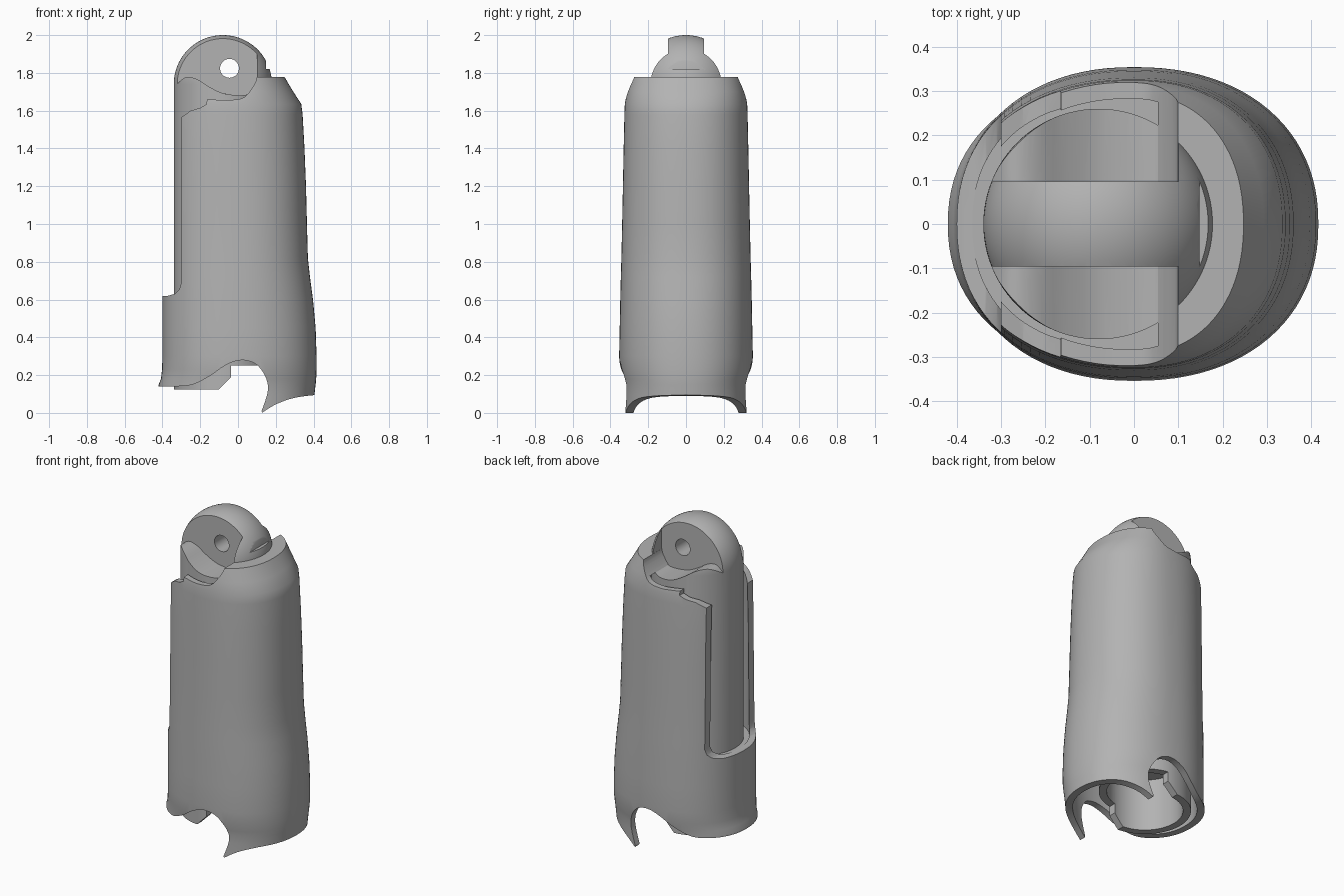
import bpy, bmesh, math

if "Cube" in bpy.data.objects:
    bpy.data.objects.remove(bpy.data.objects["Cube"])

grey = bpy.data.materials.new("warm_grey")
grey.diffuse_color = (0.45, 0.45, 0.45, 1)
grey.use_nodes = True
grey.node_tree.nodes["Principled BSDF"].inputs["Base Color"].default_value = grey.diffuse_color


def make(name, bm):
    bmesh.ops.recalc_face_normals(bm, faces=bm.faces)
    me = bpy.data.meshes.new(name)
    bm.to_mesh(me)
    bm.free()
    me.materials.append(grey)
    ob = bpy.data.objects.new(name, me)
    bpy.context.collection.objects.link(ob)
    return ob


def loft(name, rings):
    """Capped skin over closed rings of equal length."""
    bm = bmesh.new()
    vs = [[bm.verts.new(p) for p in r] for r in rings]
    n = len(vs[0])
    for a, b in zip(vs, vs[1:]):
        for i in range(n):
            j = (i + 1) % n
            bm.faces.new((a[i], a[j], b[j], b[i]))
    bm.faces.new(vs[0])
    bm.faces.new(vs[-1])
    return make(name, bm)


def extrude_y(name, pts, y0, y1):
    return loft(name, [[(x, y, z) for x, z in pts] for y in (y0, y1)])


def smooth_line(pts, steps=4):
    """Catmull-Rom curve through 2D points."""
    out = []
    for i in range(len(pts) - 1):
        p0, p1, p2, p3 = pts[max(i - 1, 0)], pts[i], pts[i + 1], pts[min(i + 2, len(pts) - 1)]
        for s in range(steps):
            t = s / steps
            out.append(tuple(0.5 * (2 * b + (c - a) * t + (2 * a - 5 * b + 4 * c - d) * t * t
                                    + (3 * b - a - 3 * c + d) * t ** 3)
                             for a, b, c, d in zip(p0, p1, p2, p3)))
    return out + [pts[-1]]


def cut(ob, *cutters):
    bpy.context.view_layer.objects.active = ob
    for c in cutters:
        m = ob.modifiers.new("cut", 'BOOLEAN')
        m.operation, m.solver, m.object = 'DIFFERENCE', 'EXACT', c
        bpy.ops.object.modifier_apply(modifier=m.name)
        bpy.data.objects.remove(c)


def circle(cx, r, z, n=96):
    return [(cx + r * math.cos(2 * math.pi * i / n), r * math.sin(2 * math.pi * i / n), z) for i in range(n)]


# Shell sections: height, left, right, half depth
SECTIONS = [(-0.05, .42, .39, .333), (.10, .42, .405, .333), (.15, .42, .411, .335), (.18, .408, .414, .34),
            (.23, .402, .416, .35), (.30, .40, .416, .354), (.45, .40, .411, .351), (.60, .40, .397, .348),
            (.72, .40, .381, .345), (.82, .40, .37, .342), (1.0, .40, .365, .338), (1.2, .40, .36, .334),
            (1.4, .40, .352, .33), (1.58, .395, .342, .326), (1.635, .39, .335, .324),
            (1.70, .375, .293, .312), (1.777, .35, .247, .293)]


def section(z, inset=0.0, n=96):
    for a, b in zip(SECTIONS, SECTIONS[1:]):
        if z <= b[0]:
            break
    t = (z - a[0]) / (b[0] - a[0])
    l, r, d = [p + (q - p) * t - inset for p, q in zip(a[1:], b[1:])]
    ring = []
    for i in range(n):
        c, s = math.cos(2 * math.pi * i / n), math.sin(2 * math.pi * i / n)
        x = math.copysign(abs(c) ** (2 / 2.2), c) * (r if c > 0 else l)
        ring.append((x, math.copysign(abs(s) ** (2 / 2.2), s) * d, z))
    return ring


shell = loft("outer_shell", [section(s[0]) for s in SECTIONS])

# Hollow spaces above and below the inner ledge
upper = loft("upper_hollow", [section(z, .035) for z in (.62, .8, 1.0, 1.3, 1.6, 1.69)])
lower = loft("lower_hollow", [section(z, .04) for z in (-.05, .1, .16, .3, .45)])

# Slot on the left and scooped top edge
top_edge = [(-1, .62), (-.37, .62), (-.335, .63), (-.31, .655), (-.30, .69), (-.30, 1.565),
            (-.25, 1.60), (-.20, 1.615), (-.166, 1.635), (-.165, 1.66)]
top_edge += smooth_line([(-.1, 1.657), (-.045, 1.656), (.035, 1.672), (.087, 1.74), (.1, 1.78)])
slot = extrude_y("slot_cut", top_edge + [(.1, 2.3), (-1, 2.3)], -.6, .6)

# Wavy bottom edge with hooked arch
wave = smooth_line([(-.45, .14), (-.34, .14), (-.24, .15), (-.15, .195), (-.07, .25), (.0, .277), (.06, .274),
                    (.11, .245), (.15, .18), (.157, .11), (.125, .01)])
wave += smooth_line([(.127, .0), (.2, .045), (.3, .08), (.42, .096)])
hem = extrude_y("hem_cut", [(-.6, .14)] + wave + [(.6, .096), (.6, -.3), (-.6, -.3)], -.6, .6)
cut(shell, upper, lower, slot, hem)

# Core: cylinder with a domed top
CX, R, DOME = -.08, .26, 1.74
rings = [circle(CX, R, z) for z in (.125, DOME)]
for i in range(1, 24):
    a = math.pi / 2 * i / 24
    rings.append(circle(CX, R * math.cos(a), DOME + R * math.sin(a)))
rings.append(circle(CX, .002, DOME + R))
core = loft("inner_core", rings)

# Side cuts leave the hinge tongue standing on a wavy shoulder
shoulder = [(-1, 1.70)] + smooth_line([(-.345, 1.69), (-.325, 1.735), (-.29, 1.77), (-.256, 1.778), (-.21, 1.763),
                                      (-.15, 1.725), (-.07, 1.69), (.04, 1.683), (.085, 1.72), (.1, 1.77)])
shoulder += [(.1, 2.3), (-1, 2.3)]
sides = [extrude_y("side_cut", shoulder, s * .096, s * .6) for s in (-1, 1)]
end = extrude_y("end_cut", [(.148, 1.82), (.6, 1.82), (.6, 2.3), (.148, 2.3)], -.6, .6)
pin = extrude_y("pin_hole", [(-.045 + .05 * math.cos(k * math.pi / 16), 1.824 + .05 * math.sin(k * math.pi / 16))
                             for k in range(32)], -.6, .6)
foot = extrude_y("foot_cut", [(-.1, 0), (-.1, .125), (-.036, .19), (-.036, .25), (.6, .25), (.6, 0)], -.6, .6)
bore = loft("bore", [circle(CX, .215, z) for z in (0, .5)])
cut(core, *sides, end, pin, foot, bore)

# Smooth shading with sharp cut edges
for ob in (shell, core):
    bpy.ops.object.select_all(action='DESELECT')
    ob.select_set(True)
    bpy.context.view_layer.objects.active = ob
    bpy.ops.object.shade_smooth_by_angle(angle=math.radians(30))
